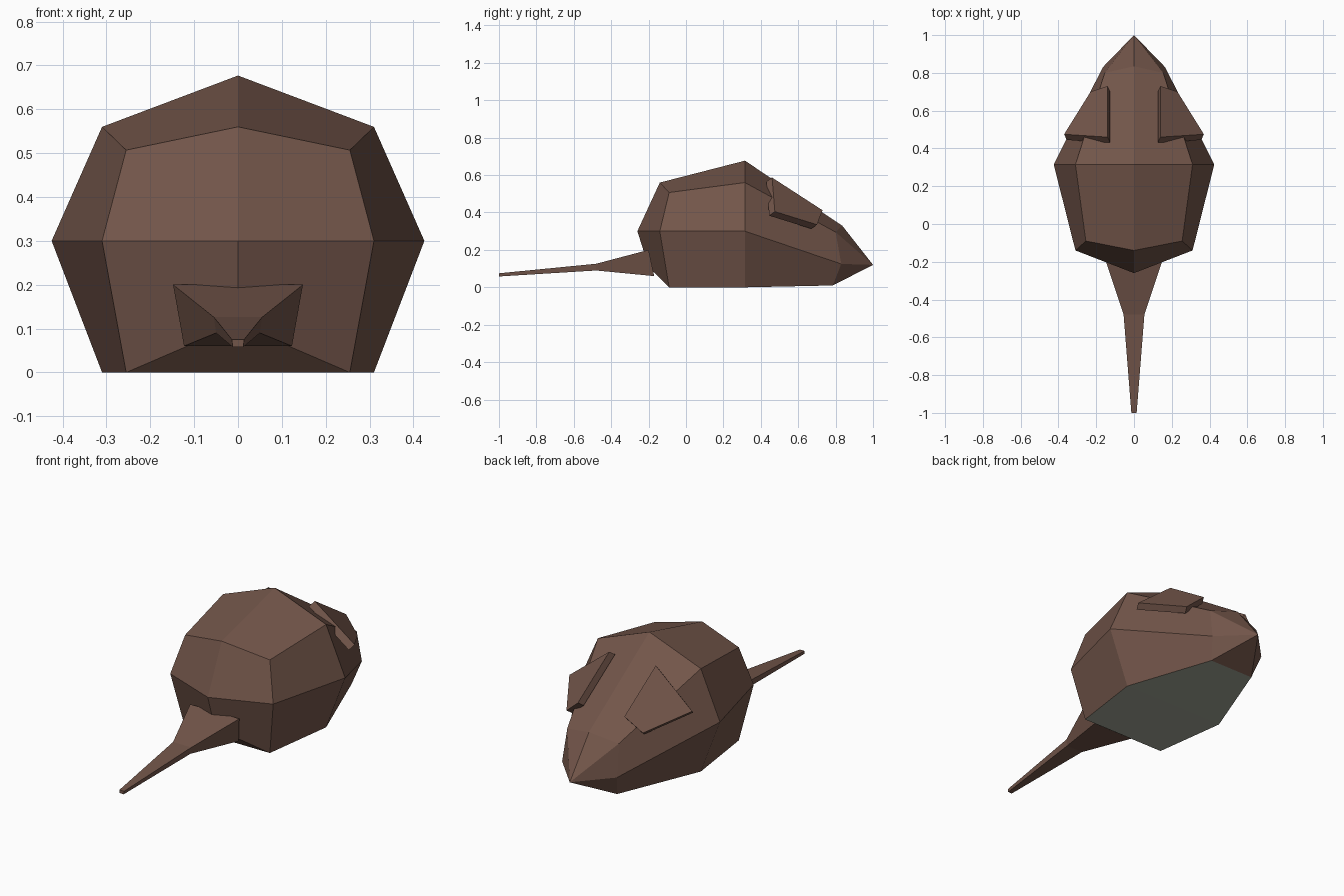
import bpy, bmesh
from mathutils import Vector

cube = bpy.data.objects.get("Cube")
if cube:
    bpy.data.objects.remove(cube, do_unlink=True)


def make_material(name, rgb):
    mat = bpy.data.materials.new(name)
    mat.use_nodes = True
    mat.diffuse_color = (*rgb, 1)
    mat.node_tree.nodes["Principled BSDF"].inputs["Base Color"].default_value = (*rgb, 1)
    return mat


brown = make_material("brown_fur", (0.17, 0.092, 0.068))
grey = make_material("grey_belly", (0.36, 0.38, 0.31))


def bridge(bm, a, b, closed=False):
    """Join two rows of vertices with quads, returned in row order."""
    count = len(a) if closed else len(a) - 1
    return [bm.faces.new((a[i], a[(i + 1) % len(a)], b[(i + 1) % len(a)], b[i]))
            for i in range(count)]


def finish(bm, name, materials, mirrored=False):
    mesh = bpy.data.meshes.new(name)
    for mat in materials:
        mesh.materials.append(mat)
    obj = bpy.data.objects.new(name, mesh)
    bpy.context.collection.objects.link(obj)
    if mirrored:
        # Mirror in the mesh so that both halves share the centre line
        half = bm.verts[:] + bm.edges[:] + bm.faces[:]
        bmesh.ops.mirror(bm, geom=half, axis='X', merge_dist=0.001)
    bmesh.ops.recalc_face_normals(bm, faces=bm.faces[:])
    bm.to_mesh(mesh)
    bm.free()
    return obj


# Body: half rings from spine to belly, closed by a rump and a pointed nose
bm = bmesh.new()
half_rings = [
    [(0, -.14, .56), (.255, -.09, .507), (.31, -.14, .30), (.255, -.09, 0), (0, -.09, 0)],
    [(0, .315, .677), (.31, .315, .56), (.425, .315, .30), (.31, .315, 0), (0, .315, 0)],
    [(0, .835, .33), (.155, .80, .295), (.165, .83, .125), (.135, .785, .01), (0, .785, .01)],
]
rings = [[bm.verts.new(p) for p in ring] for ring in half_rings]
for a, b in zip(rings, rings[1:]):
    bridge(bm, a, b)[-1].material_index = 1

spine, shoulder, side, foot, belly = rings[0]
rump = bm.verts.new((0, -.26, .30))
under_tail = bm.verts.new((0, -.20, .11))
for corners in ((spine, shoulder, side, rump), (rump, side, foot, under_tail),
                (under_tail, foot, belly)):
    bm.faces.new(corners)

nose = bm.verts.new((0, 1, .12))
for a, b in zip(rings[-1], rings[-1][1:]):
    bm.faces.new((a, b, nose))
finish(bm, "body", (brown, grey), mirrored=True)

# Tail: tapering square sections given as y, (half width, z) of top and bottom
bm = bmesh.new()
sections = []
for top, bottom in (((.148, -.20, .20), (.123, -.17, .06)),
                    ((.055, -.48, .126), (.05, -.48, .09)),
                    ((.014, -1, .075), (.012, -1, .058))):
    points = [top, bottom, (-bottom[0], *bottom[1:]), (-top[0], *top[1:])]
    sections.append([bm.verts.new(p) for p in points])
for a, b in zip(sections, sections[1:]):
    bridge(bm, a, b, closed=True)
bm.faces.new(sections[0])
bm.faces.new(sections[-1])
finish(bm, "tail", (brown,))

# Ears: slanted slabs tapering towards the nose
outline = [(.14, .46, .587), (.37, .475, .405), (.23, .70, .335), (.14, .73, .412)]
thickness = Vector((-.014, -.03, -.022))
for label, sign in (("left", 1), ("right", -1)):
    bm = bmesh.new()
    flip = Vector((sign, 1, 1))
    upper = [bm.verts.new(Vector(p) * flip) for p in outline]
    lower = [bm.verts.new((Vector(p) + thickness) * flip) for p in outline]
    bridge(bm, upper, lower, closed=True)
    bm.faces.new(upper)
    bm.faces.new(lower)
    finish(bm, label + "_ear", (brown,))
